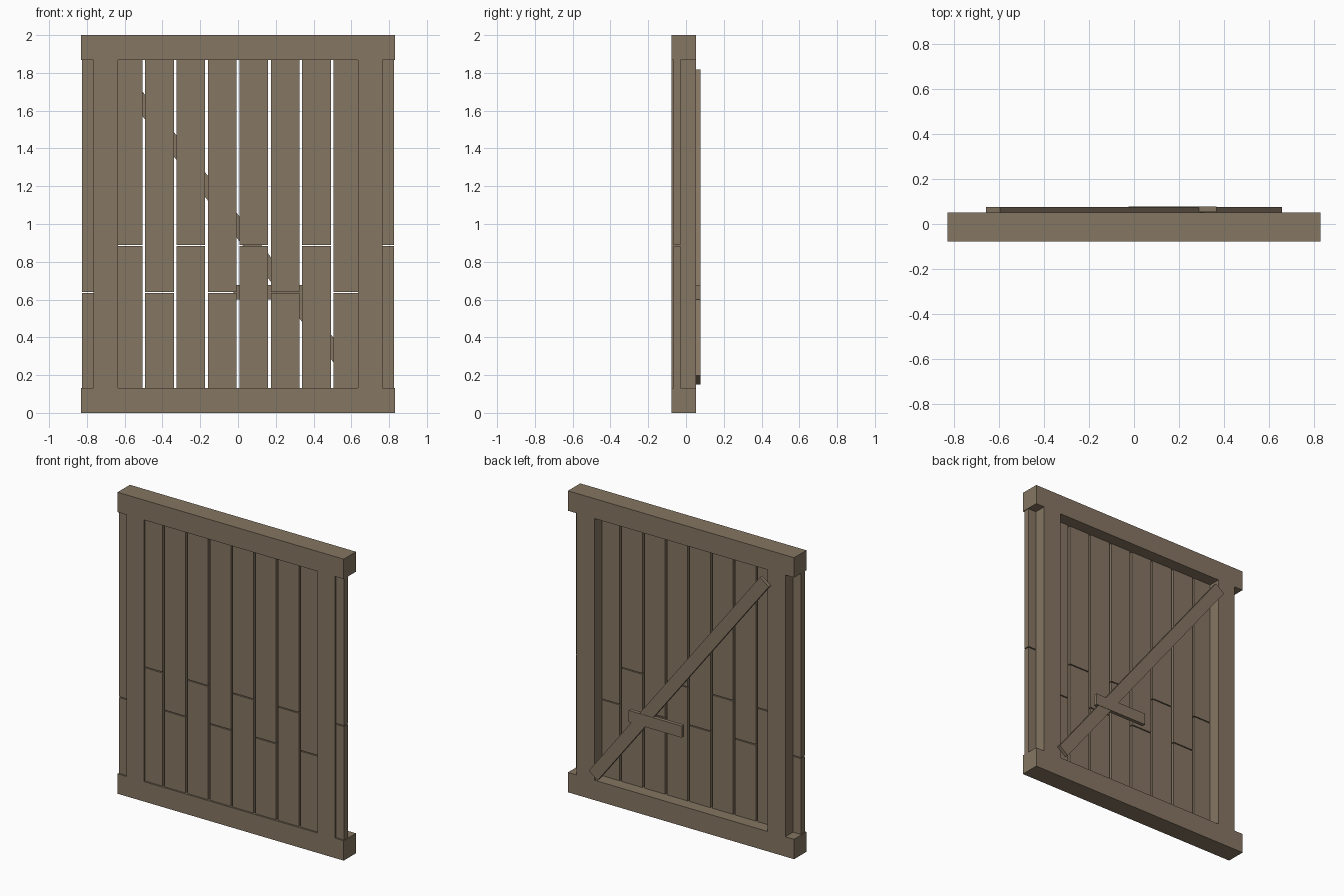
import bpy, math
from mathutils import Matrix, Vector

if "Cube" in bpy.data.objects:
    bpy.data.objects.remove(bpy.data.objects["Cube"])

wood = bpy.data.materials.new("weathered brown wood")
wood.diffuse_color = (0.235, 0.18, 0.122, 1)
wood.use_nodes = True
wood.node_tree.nodes["Principled BSDF"].inputs["Base Color"].default_value = wood.diffuse_color


def board(name, x, y, z, angle=0.0):
    """Box from (min, max) ranges, optionally turned about its own y axis."""
    size = [r[1] - r[0] for r in (x, y, z)]
    centre = [(r[0] + r[1]) / 2 for r in (x, y, z)]
    bpy.ops.mesh.primitive_cube_add(size=1)
    ob = bpy.context.object
    ob.name = ob.data.name = name
    ob.data.transform(Matrix.Translation(Vector(centre))
                      @ Matrix.Rotation(angle, 4, 'Y')
                      @ Matrix.Diagonal((*size, 1)))
    ob.data.materials.append(wood)
    return ob


FRAME_Y = (-0.077, 0.052)
PLANK_Y = (-0.066, -0.028)
RAIL = 0.132

# Outer frame: two rails and two stiles, flush front and back
board("bottom_rail", (-0.83, 0.83), FRAME_Y, (0, RAIL))
board("top_rail", (-0.83, 0.83), FRAME_Y, (2 - RAIL, 2))
board("left_stile", (-0.766, -0.636), FRAME_Y, (RAIL, 2 - RAIL))
board("right_stile", (0.636, 0.766), FRAME_Y, (RAIL, 2 - RAIL))

# Ten vertical planks, each cut in two at alternating heights
PITCH, GAP, CUT = 0.1665, 0.014, 0.006
for i in range(10):
    cx = (i - 4.5) * PITCH
    xr = (cx - (PITCH - GAP) / 2, cx + (PITCH - GAP) / 2)
    cut = 0.886 if i % 2 else 0.638
    board(f"lower_plank_{i + 1}", xr, PLANK_Y, (RAIL, cut - CUT / 2))
    board(f"upper_plank_{i + 1}", xr, PLANK_Y, (cut + CUT / 2, 2 - RAIL))

# Diagonal brace across the back
board("diagonal_brace", (-1.025, 1.025), (0.052, 0.076), (0.984 - 0.04, 0.984 + 0.04),
      math.radians(52.2))

# Short cross batten over the brace
board("cross_batten", (-0.024, 0.367), (0.053, 0.078), (0.6, 0.677))
